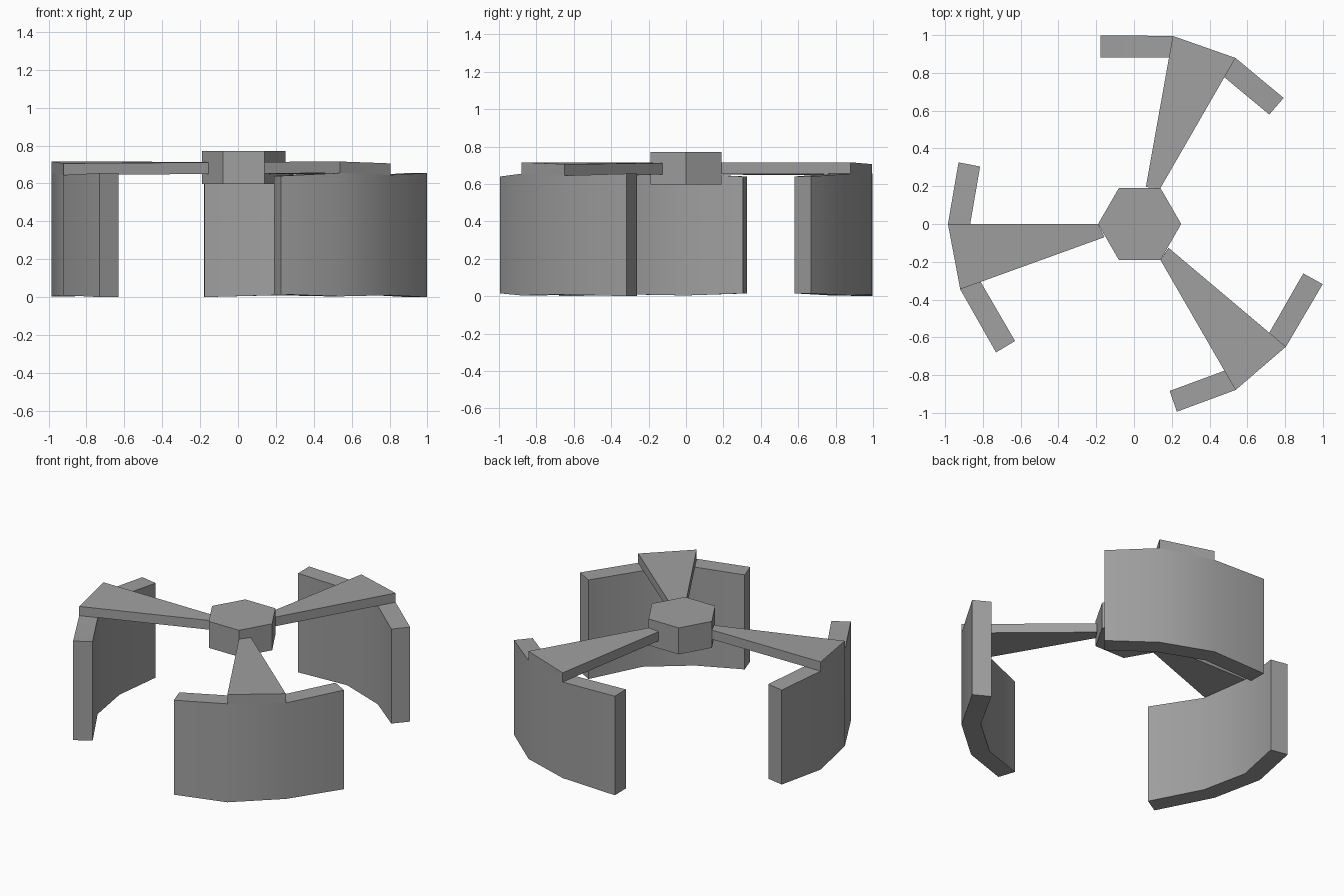
import bpy, bmesh, math

if "Cube" in bpy.data.objects:
    bpy.data.objects.remove(bpy.data.objects["Cube"])

CENTRE_X = 0.03

grey = bpy.data.materials.new("plain_grey")
grey.use_nodes = True
grey.diffuse_color = (0.35, 0.35, 0.35, 1)
grey.node_tree.nodes["Principled BSDF"].inputs["Base Color"].default_value = (0.35, 0.35, 0.35, 1)


def polar(angle, radius, z):
    a = math.radians(angle)
    return (CENTRE_X + radius * math.cos(a), radius * math.sin(a), z)


def loft(name, sections, closed=False):
    """Skin a row of equal-sized cross-sections, capped or joined end to end."""
    bm = bmesh.new()
    rings = [[bm.verts.new(p) for p in s] for s in sections]
    n = len(rings[0])
    for a, b in zip(rings, rings[1:]):
        for i in range(n):
            j = (i + 1) % n
            bm.faces.new((a[i], a[j], b[j], b[i]))
    bm.faces.new(rings[0])
    bm.faces.new(rings[-1])
    bmesh.ops.recalc_face_normals(bm, faces=bm.faces)
    mesh = bpy.data.meshes.new(name)
    bm.to_mesh(mesh)
    bm.free()
    mesh.materials.append(grey)
    obj = bpy.data.objects.new(name, mesh)
    bpy.context.collection.objects.link(obj)
    return obj


# Hexagonal hub
loft("hub", [[polar(60 * i, 0.22, z) for i in range(6)] for z in (0.597, 0.772)])

# Panel stations: outer angle, outer radius, inner angle, inner radius, bottom, top
stations = [
    (161.2, 1.013, 160.2, 0.898, 0.015, 0.640),
    (180, 1.015, 180, 0.897, 0.004, 0.655),
    (200, 1.011, 200.3, 0.895, 0.010, 0.645),
    (221.8, 1.020, 223.2, 0.905, 0.0, 0.655),
]

for side, turn in (("left", 120), ("right", 0), ("back", -120)):
    # Curved hanging panel
    panel = loft(side + "_curved_panel", [
        [polar(oa + turn, r, lo), polar(oa + turn, r, hi),
         polar(ia + turn, q, hi), polar(ia + turn, q, lo)]
        for oa, r, ia, q, lo, hi in stations])
    bpy.ops.object.select_all(action='DESELECT')
    panel.select_set(True)
    bpy.context.view_layer.objects.active = panel
    bpy.ops.object.shade_smooth_by_angle(angle=math.radians(30))

    # Tapered arm from a hub corner out to the panel
    plan = [(180, 0.22, 0.653), (180, 1.015, 0.655), (200, 1.011, 0.645), (200.5, 0.198, 0.650)]
    loft(side + "_arm", [[polar(a + turn, r, z + up) for a, r, z in plan]
                         for up in (0, 0.061)])
